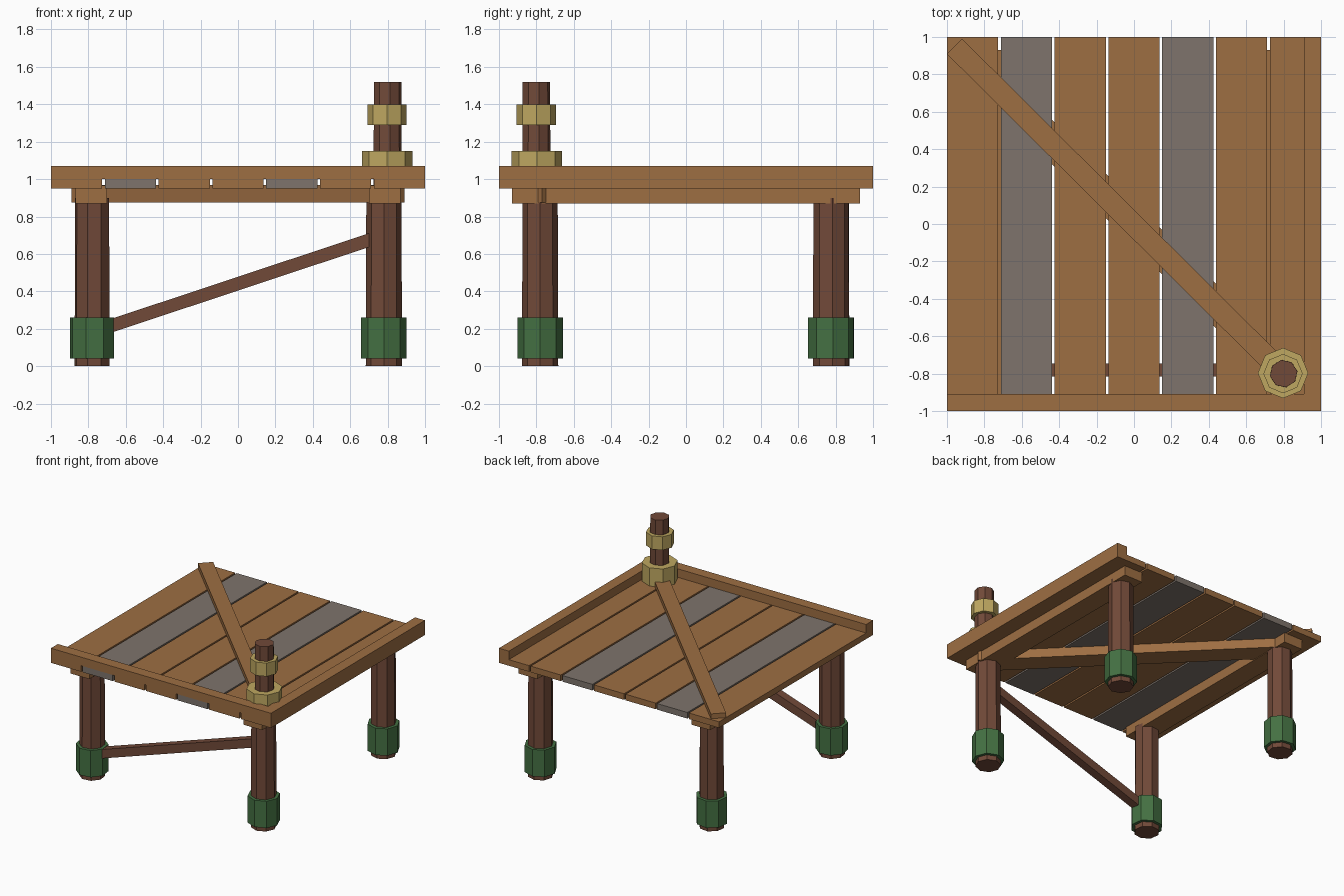
import bpy
from math import radians, hypot, atan2
from mathutils import Vector

if "Cube" in bpy.data.objects:
    bpy.data.objects.remove(bpy.data.objects["Cube"], do_unlink=True)


def material(name, rgb):
    m = bpy.data.materials.new(name)
    m.use_nodes = True
    color = (*rgb, 1)
    m.diffuse_color = color
    m.node_tree.nodes["Principled BSDF"].inputs["Base Color"].default_value = color
    return m


WOOD = material("brown wood", (0.34, 0.156, 0.055))
DARK = material("dark log wood", (0.165, 0.067, 0.040))
GREY = material("weathered grey wood", (0.21, 0.175, 0.15))
GREEN = material("mossy green", (0.058, 0.163, 0.055))
ROPE = material("yellow rope", (0.52, 0.39, 0.119))


def finish(name, mat):
    obj = bpy.context.object
    obj.name = name
    obj.data.materials.append(mat)
    return obj


def box(name, mat, lo, hi):
    """Axis-aligned board between two corners."""
    lo, hi = Vector(lo), Vector(hi)
    bpy.ops.mesh.primitive_cube_add(size=1, location=(lo + hi) / 2)
    bpy.context.object.scale = hi - lo
    return finish(name, mat)


def beam(name, mat, start, end, width, height):
    """Rectangular bar along a line, with its sides kept upright."""
    start, end = Vector(start), Vector(end)
    d = end - start
    bpy.ops.mesh.primitive_cube_add(size=1, location=(start + end) / 2)
    obj = bpy.context.object
    obj.scale = (d.length, width, height)
    obj.rotation_euler = (0, -atan2(d.z, hypot(d.x, d.y)), atan2(d.y, d.x))
    return finish(name, mat)


def log(name, mat, x, y, bottom, top, r1, r2, turn=0):
    """Eight-sided upright log or collar."""
    bpy.ops.mesh.primitive_cone_add(vertices=8, radius1=r1, radius2=r2,
                                    depth=top - bottom,
                                    location=(x, y, (bottom + top) / 2),
                                    rotation=(0, 0, radians(turn)))
    return finish(name, mat)


# Deck planks
PLANKS = 7
GAP = 0.014
pitch = (2 + GAP) / PLANKS
for i in range(PLANKS):
    x = -1 + i * pitch
    box(f"deck_plank_{i + 1}", GREY if i in (1, 4) else WOOD,
        (x, -1, 0.95), (x + pitch - GAP, 1, 1.0))

# Edge rails and the diagonal board on the deck
box("front_rail", WOOD, (-1, -1, 1.0), (1, -0.91, 1.07))
box("left_rail", WOOD, (0.91, -0.91, 1.0), (1, 1, 1.07))
beam("deck_diagonal", WOOD, (-0.96, 0.95, 1.02), (0.8, -0.8, 1.02), 0.115, 0.04)

# Supports under the deck
for side, s in (("left", 1), ("right", -1)):
    box(f"{side}_support_beam", WOOD,
        (s * 0.785 - 0.085, -0.93, 0.87), (s * 0.785 + 0.085, 0.93, 0.965))
beam("under_diagonal", WOOD, (-0.83, 0.83, 0.922), (0.83, -0.83, 0.922), 0.17, 0.095)

# Legs with green sleeves
for name, x, y, turn in (("front_left", 0.78, -0.78, 0),
                         ("front_right", -0.78, -0.78, 30),
                         ("back_left", 0.78, 0.775, 5),
                         ("back_right", -0.78, 0.78, 15)):
    log(f"{name}_leg", DARK, x, y, 0, 0.9, 0.097, 0.094, turn)
    log(f"{name}_sleeve", GREEN, x, y, 0.04, 0.26, 0.122, 0.122, turn)

# Slanted brace between the front legs
beam("front_brace", DARK, (-0.78, -0.78, 0.182), (0.78, -0.78, 0.70), 0.07, 0.07)

# Mooring post with rope collars
log("mooring_post", DARK, 0.8, -0.8, 0.95, 1.52, 0.077, 0.074, 10)
log("lower_rope_collar", ROPE, 0.797, -0.797, 1.0, 1.15, 0.135, 0.135)
log("upper_rope_collar", ROPE, 0.797, -0.8, 1.29, 1.40, 0.105, 0.105)
